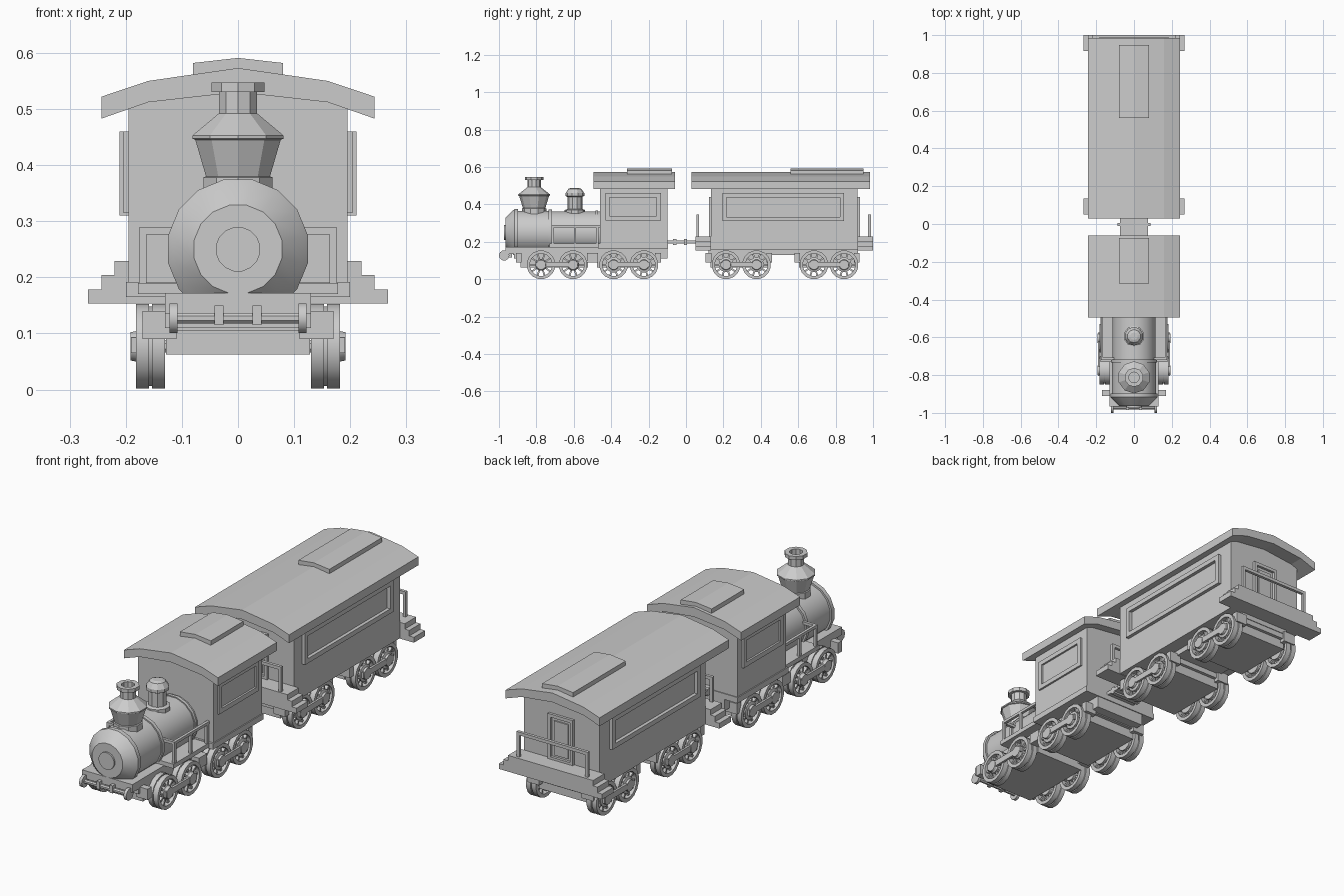
import bpy, bmesh, math
from mathutils import Matrix, Vector

if "Cube" in bpy.data.objects:
    bpy.data.objects.remove(bpy.data.objects["Cube"])


def finish(name, bm, smooth=None):
    bmesh.ops.recalc_face_normals(bm, faces=bm.faces)
    me = bpy.data.meshes.new(name)
    bm.to_mesh(me)
    bm.free()
    ob = bpy.data.objects.new(name, me)
    bpy.context.collection.objects.link(ob)
    if smooth:
        bpy.ops.object.select_all(action='DESELECT')
        ob.select_set(True)
        bpy.context.view_layer.objects.active = ob
        bpy.ops.object.shade_smooth_by_angle(angle=math.radians(smooth))
    return ob


def add_box(bm, x0, x1, y0, y1, z0, z1):
    m = Matrix.Translation(((x0 + x1) / 2, (y0 + y1) / 2, (z0 + z1) / 2)) @ \
        Matrix.Diagonal((x1 - x0, y1 - y0, z1 - z0, 1))
    bmesh.ops.create_cube(bm, size=1, matrix=m)


def boxes(name, *dims):
    bm = bmesh.new()
    for d in dims:
        add_box(bm, *d)
    return finish(name, bm)


def wide(name, hx, y0, y1, z0, z1):
    return boxes(name, (-hx, hx, y0, y1, z0, z1))


def both(d):
    return [d, (-d[1], -d[0], *d[2:])]


def add_lathe(bm, profile, n, origin, axis, closed=False):
    # revolve (radius, height) pairs around an axis
    rot = Vector((0, 0, 1)).rotation_difference(Vector(axis)).to_matrix().to_4x4()
    m = Matrix.Translation(origin) @ rot
    rings = [[bm.verts.new(m @ Vector((r * math.cos(t), r * math.sin(t), h)))
              for t in [(k + .5) * 2 * math.pi / n for k in range(n)]] for r, h in profile]
    pairs = list(zip(rings, rings[1:]))
    if closed:
        pairs.append((rings[-1], rings[0]))
    else:
        bm.faces.new(rings[0])
        bm.faces.new(rings[-1])
    for a, b in pairs:
        for k in range(n):
            bm.faces.new((a[k], a[(k + 1) % n], b[(k + 1) % n], b[k]))


def lathe(name, profile, n, origin, axis, smooth=None):
    bm = bmesh.new()
    add_lathe(bm, profile, n, origin, axis)
    return finish(name, bm, smooth)


def extrude_y(name, pts, y0, y1):
    bm = bmesh.new()
    f = bm.faces.new([bm.verts.new((x, y0, z)) for x, z in pts])
    r = bmesh.ops.extrude_face_region(bm, geom=[f])
    bmesh.ops.translate(bm, vec=(0, y1 - y0, 0),
                        verts=[v for v in r['geom'] if isinstance(v, bmesh.types.BMVert)])
    return finish(name, bm)


def roof(name, y0, y1, v0, v1):
    half = [(0, .573), (.16, .55), (.243, .522), (.243, .483), (.16, .512), (0, .53)]
    extrude_y(name, half + [(-x, z) for x, z in half[4:0:-1]], y0, y1)
    extrude_y(name + "_hatch", [(-.08, .55), (.08, .55), (.08, .582), (0, .591), (-.08, .582)], v0, v1)


def window(name, y0, y1, z0, z1, x1):
    # raised frame with recessed pane on both sides
    t, x = .022, .19
    d = []
    for b in [(x, x1, y0, y1, z0, z0 + t), (x, x1, y0, y1, z1 - t, z1),
              (x, x1, y0, y0 + t, z0 + t, z1 - t), (x, x1, y1 - t, y1, z0 + t, z1 - t)]:
        d += both(b)
    boxes(name, *d)


def wheel_pair(name, y, hub):
    bm = bmesh.new()
    for s in (1, -1):
        o = (s * .156, y, .077)
        # grooved tyre, hub and spokes
        add_lathe(bm, [(.06, -.026), (.077, -.026), (.077, -.003), (.072, -.003), (.072, .003),
                       (.077, .003), (.077, .026), (.06, .026)], 16, o, (s, 0, 0), True)
        add_lathe(bm, [(hub, -.026), (hub, .022), (.028, .026), (.026, .036)], 12, o, (s, 0, 0))
        for k in range(10):
            ret = bmesh.ops.create_cube(bm, size=1, matrix=Matrix.Translation(o) @
                                        Matrix.Rotation(k * math.pi / 5, 4, 'X') @
                                        Matrix.Translation((0, .045, 0)) @
                                        Matrix.Diagonal((.034, .045, .009, 1)))
    add_lathe(bm, [(.012, -.14), (.012, .14)], 8, (0, y, .077), (1, 0, 0))
    finish(name, bm, 30)


def bogie(name, ya, yb, hub, y0, y1):
    for i, y in enumerate((ya, yb)):
        wheel_pair(f"{name}_wheels_{i}", y, hub)
    boxes(name + "_frame", (-.128, .128, y0 + .015, y1 - .015, .062, .105),
          (-.128, .128, y0, y1, .105, .14))
    boxes(name + "_side_rods", *both((.18, .191, ya - .03, yb + .03, .065, .093)))
    boxes(name + "_end_blocks", *both((.11, .17, y0 - .01, y0 + .02, .09, .14)),
          *both((.11, .17, y1 - .02, y1 + .01, .09, .14)))


# boiler with smokebox and nose door
lathe("boiler", [(.115, 0), (.115, .27)], 16, (0, -.72, .25), (0, 1, 0), 30)
lathe("smokebox", [(.04, 0), (.04, .008), (.08, .008), (.084, .012), (.118, .045), (.127, .055),
                   (.127, .075), (.118, .075), (.118, .238), (.124, .238), (.124, .255), (.11, .255)],
      16, (0, -.972, .25), (0, 1, 0), 30)
lathe("boiler_band", [(.12, 0), (.12, .015)], 16, (0, -.485, .25), (0, 1, 0), 30)

# chimney and steam dome
lathe("chimney", [(.065, .34), (.065, .378), (.06, .38), (.08, .445), (.085, .447), (.085, .453),
                  (.036, .492), (.036, .53), (.05, .53), (.05, .547), (.028, .547), (.028, .52)],
      10, (0, -.812, 0), (0, 0, 1))
lathe("steam_dome", [(.055, .34), (.055, .37), (.04, .375), (.04, .44), (.05, .445), (.05, .46),
                     (.035, .483), (.02, .488)], 10, (0, -.594, 0), (0, 0, 1))

# locomotive chassis
wide("loco_frame", .13, -.92, -.1, .11, .172)
wide("front_beam", .13, -.965, -.90, .135, .172)
wide("running_board", .178, -.73, -.46, .17, .19)
wide("cab_floor", .2, -.47, -.096, .165, .192)
lathe("front_roller_bar", [(.01, -.115), (.01, .115)], 8, (0, -.972, .127), (1, 0, 0))
bm = bmesh.new()
for s in (1, -1):
    add_lathe(bm, [(.028, -.007), (.028, .007)], 10, (s * .115, -.972, .127), (1, 0, 0))
finish("front_rollers", bm, 40)
boxes("front_brackets", *both((.026, .042, -.985, -.93, .115, .15)))

# side handrails
rails = both((.163, .176, -.72, -.46, .276, .289)) + both((.09, .176, -.72, -.707, .276, .289))
for y in (-.72, -.6, -.48):
    rails += both((.163, .176, y, y + .013, .185, .28))
boxes("side_handrails", *rails)

# cab
extrude_y("cab", [(-.195, .17), (.195, .17), (.195, .505), (0, .55), (-.195, .505)], -.46, -.1)
window("cab_windows", -.43, -.135, .315, .46, .204)
roof("cab_roof", -.495, -.06, -.315, -.075)

# carriage body
extrude_y("carriage_body", [(-.195, .155), (.195, .155), (.195, .505), (0, .55), (-.195, .505)], .134, .917)
window("carriage_windows", .195, .845, .31, .46, .211)
roof("carriage_roof", .03, .985, .56, .948)
wide("carriage_underframe", .13, .12, .92, .13, .16)

# end platforms with steps, railings and doors
for name, y0, y1, yr, yw, s in (("front", .05, .134, .055, .134, -1), ("rear", .917, 1.0, .974, .917, 1)):
    boxes(name + "_platform_steps", (-.267, .267, y0, y1, .153, .178),
          (-.243, .243, y0, y1, .178, .204), (-.22, .22, y0, y1, .204, .229))
    boxes(name + "_railing", *both((.17, .184, yr, yr + .014, .22, .345)),
          (-.184, .184, yr, yr + .014, .331, .346))
    a, b = sorted((yw - s * .01, yw + s * .012))
    boxes(name + "_door_frame", *both((.05, .065, a, b, .225, .44)), (-.065, .065, a, b, .425, .44),
          (-.065, .065, a, b, .225, .24))
    a, b = sorted((yw - s * .01, yw + s * .006))
    boxes(name + "_door_panel", (-.036, .036, a, b, .25, .41))

# coupling between the vehicles
wide("coupling_bar", .075, -.1, .06, .19, .207)
wide("coupling_pin_front", .075, -.07, -.05, .182, .214)
wide("coupling_pin_middle", .088, -.01, .006, .182, .214)

# bogies
bogie("loco_front_bogie", -.775, -.604, .032, -.9, -.51)
bogie("loco_rear_bogie", -.387, -.225, .042, -.49, -.145)
bogie("carriage_front_bogie", .214, .377, .04, .115, .45)
bogie("carriage_rear_bogie", .684, .845, .04, .59, .917)
